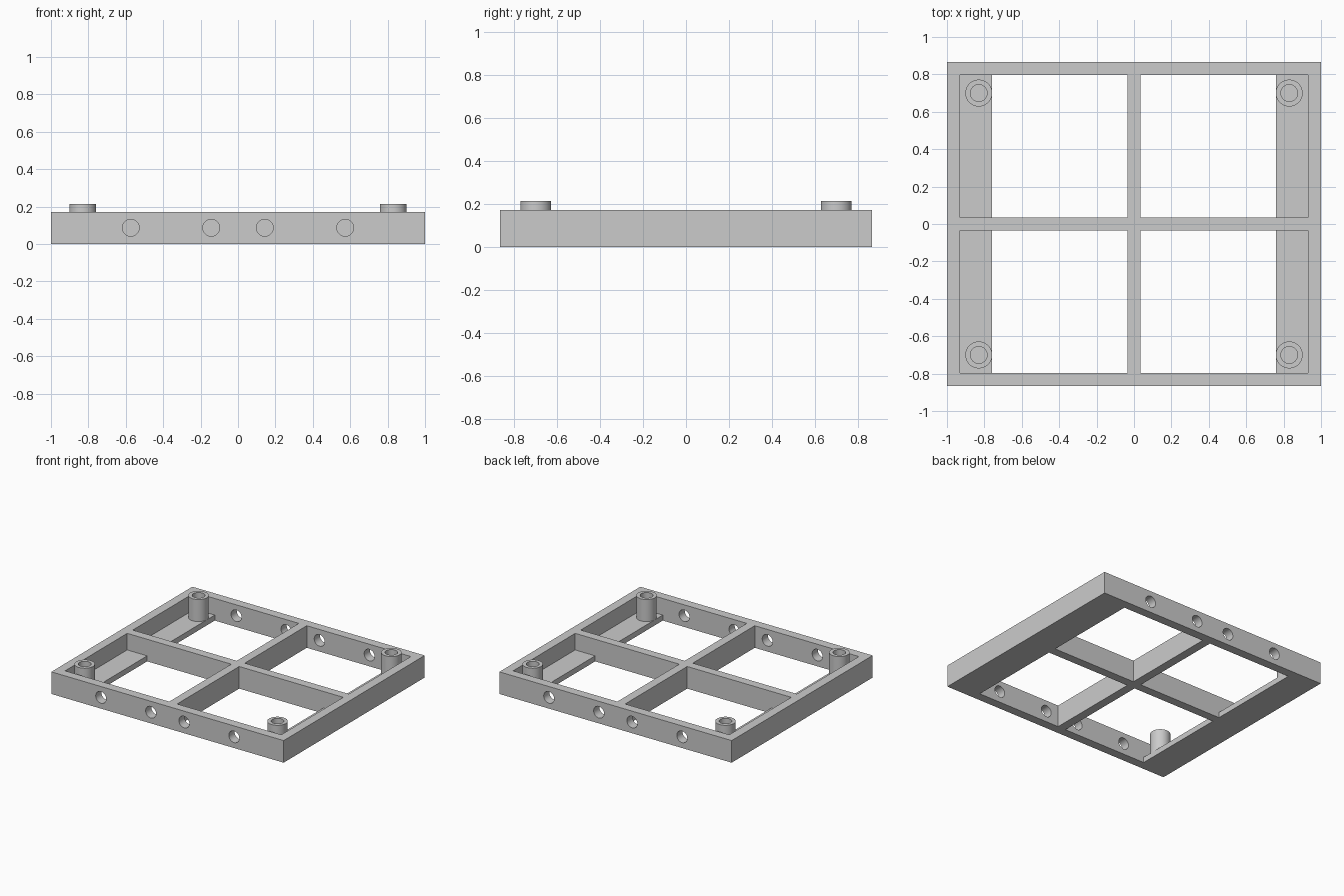
import bpy, bmesh, math
from mathutils import Matrix, Vector

cube = bpy.data.objects.get("Cube")
if cube:
    bpy.data.objects.remove(cube, do_unlink=True)

HX, HY, H = 1.0, 0.867, 0.172     # half width, half depth, frame height
WALL, RIB = 0.07, 0.034           # wall thickness, half rib width
LEDGE_X, LEDGE_Z = 0.758, 0.043   # ledge inner edge and thickness

grey = bpy.data.materials.new("plain grey")
grey.use_nodes = True
colour = (0.6, 0.6, 0.6, 1)
grey.diffuse_color = colour
grey.node_tree.nodes["Principled BSDF"].inputs["Base Color"].default_value = colour


def finish(bm, name):
    bmesh.ops.recalc_face_normals(bm, faces=bm.faces)
    mesh = bpy.data.meshes.new(name)
    bm.to_mesh(mesh)
    bm.free()
    mesh.materials.append(grey)
    obj = bpy.data.objects.new(name, mesh)
    bpy.context.collection.objects.link(obj)
    return obj


def add_box(bm, lo, hi):
    lo, hi = Vector(lo), Vector(hi)
    m = Matrix.Translation((lo + hi) / 2) @ Matrix.Diagonal((*(hi - lo), 1))
    bmesh.ops.create_cube(bm, size=1, matrix=m)


def box(name, lo, hi):
    bm = bmesh.new()
    add_box(bm, lo, hi)
    return finish(bm, name)


def cut(target, cutter):
    cutter.hide_render = True
    mod = target.modifiers.new("cut", 'BOOLEAN')
    mod.operation = 'DIFFERENCE'
    mod.solver = 'EXACT'
    mod.object = cutter
    bpy.context.view_layer.objects.active = target
    bpy.ops.object.modifier_apply(modifier=mod.name)
    bpy.data.objects.remove(cutter, do_unlink=True)


def smooth(obj):
    bpy.ops.object.select_all(action='DESELECT')
    obj.select_set(True)
    bpy.context.view_layer.objects.active = obj
    bpy.ops.object.shade_smooth_by_angle(angle=math.radians(30))


# Frame: a slab with four stepped openings that leave ribs and side ledges
frame = box("frame", (-HX, -HY, 0), (HX, HY, H))
for inner_x, floor in ((LEDGE_X, -0.1), (HX - WALL, LEDGE_Z)):
    bm = bmesh.new()
    for sx in (-1, 1):
        for sy in (-1, 1):
            xs = sorted((sx * RIB, sx * inner_x))
            ys = sorted((sy * RIB, sy * (HY - WALL)))
            add_box(bm, (xs[0], ys[0], floor), (xs[1], ys[1], H + 0.1))
    cut(frame, finish(bm, "opening_cutter"))

# Round holes through the front and back walls
bm = bmesh.new()
for x in (-0.573, -0.143, 0.143, 0.573):
    for y in (-HY, HY):
        m = Matrix.Translation((x, y, 0.087)) @ Matrix.Rotation(math.pi / 2, 4, 'X')
        bmesh.ops.create_cone(bm, cap_ends=True, segments=40, radius1=0.045,
                              radius2=0.045, depth=0.3, matrix=m)
cut(frame, finish(bm, "hole_cutter"))
smooth(frame)

# Hollow standoffs on the ledges, turned from a tube profile
profile = [(0.072, LEDGE_Z), (0.072, 0.215), (0.045, 0.215), (0.045, LEDGE_Z)]
for sx, side in ((-1, "right"), (1, "left")):
    for sy, end in ((-1, "front"), (1, "back")):
        bm = bmesh.new()
        verts = [bm.verts.new((r, 0, z)) for r, z in profile]
        edges = [bm.edges.new(pair) for pair in zip(verts, verts[1:])]
        bmesh.ops.spin(bm, geom=verts + edges, cent=(0, 0, 0), axis=(0, 0, 1),
                       angle=2 * math.pi, steps=40, use_merge=True)
        bmesh.ops.remove_doubles(bm, verts=bm.verts, dist=0.0001)
        standoff = finish(bm, f"{end}_{side}_standoff")
        standoff.location = (sx * 0.83, sy * 0.7, 0)
        smooth(standoff)
